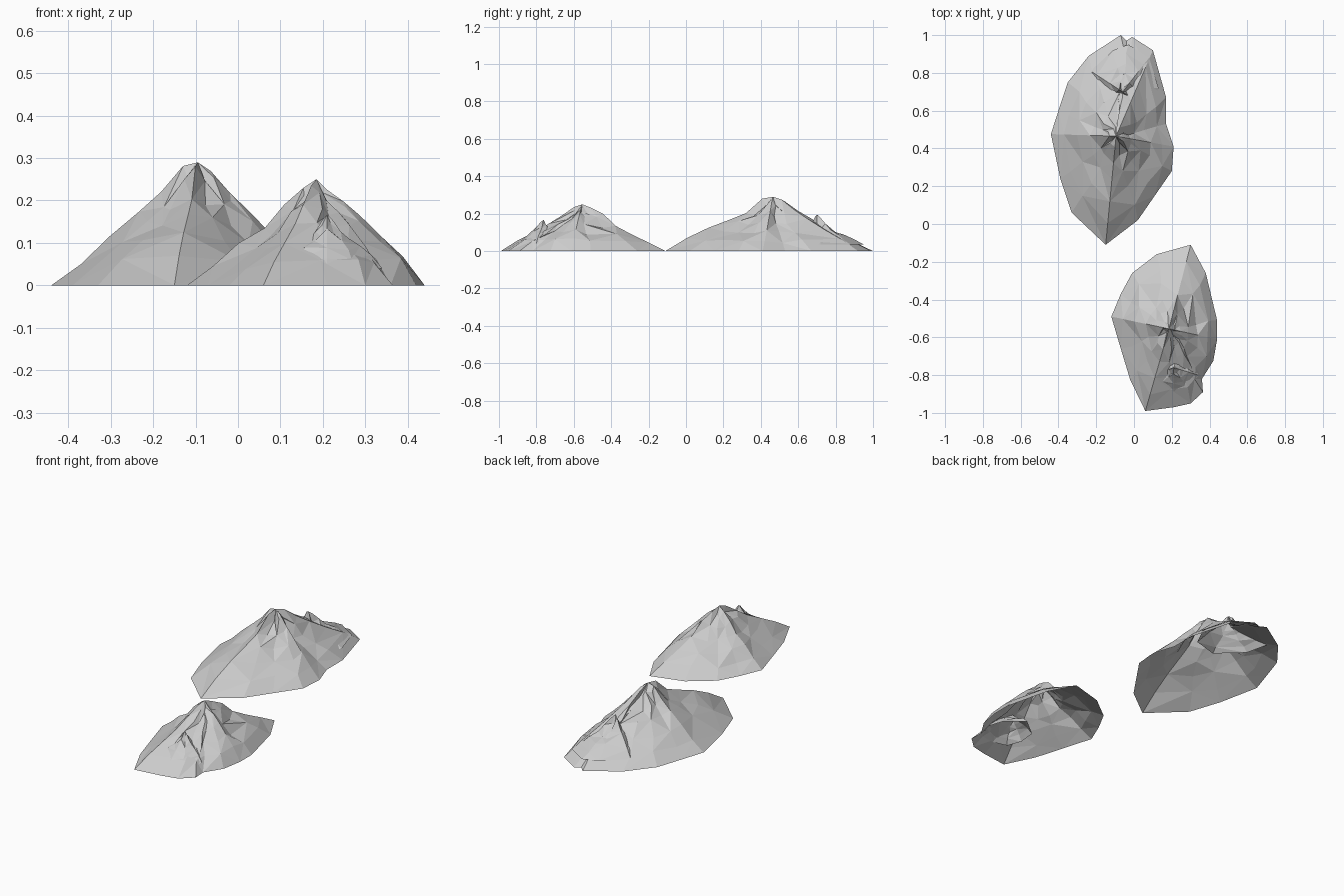
import bpy, math, random
from mathutils import Vector

if "Cube" in bpy.data.objects:
    bpy.data.objects.remove(bpy.data.objects["Cube"])

random.seed(4)
rock = bpy.data.materials.new("grey rock")
rock.diffuse_color = (0.6, 0.6, 0.6, 1)
rock.use_nodes = True
rock.node_tree.nodes["Principled BSDF"].inputs["Base Color"].default_value = rock.diffuse_color

STEPS = [0.0, 0.2, 0.4, 0.6, 0.75, 0.9]    # share of the way from foot to summit


def peak(name, foot, summit, ridges, base=0.0, hollow=0.13, rough=0.012):
    """Faceted open shell: foot outline drawn up to a summit.
    ridges maps outline index -> height shares at STEPS; faces sag between ridges."""
    n, top = len(foot), Vector(summit)
    keys = sorted(ridges)
    verts, faces = [], []
    for k, t in enumerate(STEPS):
        for i, (x, y) in enumerate(foot):
            a = max((r for r in keys if r <= i), default=keys[-1])
            b = min((r for r in keys if r > i), default=keys[0])
            u = ((i - a) % n) / ((b - a) % n or n)
            h = ridges[a][k] * (1 - u) + ridges[b][k] * u
            p = Vector((x, y, 0)).lerp(Vector((top.x, top.y, 0)), t)
            if k:
                h *= 1 - hollow * math.sin(math.pi * u)
                if u:
                    p.x += random.uniform(-rough, rough)
                    p.y += random.uniform(-rough, rough)
                    h += random.uniform(-0.035, 0.035)
            p.z = base + (top.z - base) * h
            verts.append(p)
    verts.append(top)
    for k in range(len(STEPS) - 1):
        for i in range(n):
            a, b = k * n + i, k * n + (i + 1) % n
            c, d = b + n, a + n
            faces += [(a, b, c), (a, c, d)] if (i + k) % 2 else [(a, b, d), (b, c, d)]
    last = (len(STEPS) - 1) * n
    faces += [(last + i, last + (i + 1) % n, len(verts) - 1) for i in range(n)]
    me = bpy.data.meshes.new(name)
    me.from_pydata(verts, [], faces)
    me.materials.append(rock)
    ob = bpy.data.objects.new(name, me)
    bpy.context.collection.objects.link(ob)
    return ob


# back mountain (outlines run counter-clockwise)
peak("back_mountain",
     [(-.07, 1), (-.24, .89), (-.35, .75), (-.40, .60), (-.44, .476), (-.39, .24),
      (-.33, .06), (-.15, -.11), (.02, .02), (.11, .15), (.20, .28), (.21, .41),
      (.17, .53), (.17, .67), (.10, .92), (-.01, .99), (-.04, .97)],
     (-.095, .465, .29),
     {4: [0, .17, .40, .60, .76, .97], 7: [0, .24, .43, .58, .70, .965],
      11: [0, .18, .38, .60, .75, .93], 14: [0, .22, .40, .60, .76, .95]})

# lower summit on the back mountain
peak("back_side_peak",
     [(-.23, .81), (-.20, .68), (-.07, .56), (.07, .60), (.13, .72), (.08, .88),
      (-.03, .95), (-.11, .92)],
     (-.06, .70, .195),
     {0: [0, .22, .42, .58, .72, .95], 3: [0, .2, .4, .55, .72, .93],
      5: [0, .15, .35, .5, .7, .9]}, base=.035, hollow=.25, rough=.006)

# front mountain
peak("front_mountain",
     [(.30, -.11), (.12, -.16), (-.01, -.26), (-.07, -.37), (-.12, -.49), (-.07, -.66),
      (-.02, -.825), (.06, -.99), (.21, -.97), (.30, -.95), (.365, -.89), (.36, -.82),
      (.42, -.725), (.44, -.61), (.44, -.51), (.38, -.26)],
     (.185, -.555, .25),
     {0: [0, .18, .35, .54, .80, .93], 4: [0, .18, .40, .54, .76, .92],
      7: [0, .22, .40, .58, .76, .94], 13: [0, .27, .46, .66, .79, .90]})

# lower summit on the front mountain
peak("front_side_peak",
     [(.13, -.88), (.21, -.90), (.29, -.89), (.34, -.80), (.31, -.70), (.21, -.62),
      (.11, -.70), (.10, -.80)],
     (.21, -.76, .167),
     {1: [0, .18, .38, .58, .74, .93], 3: [0, .25, .42, .55, .68, .9],
      7: [0, .25, .42, .55, .68, .9]}, base=.04, hollow=.12, rough=.006)
